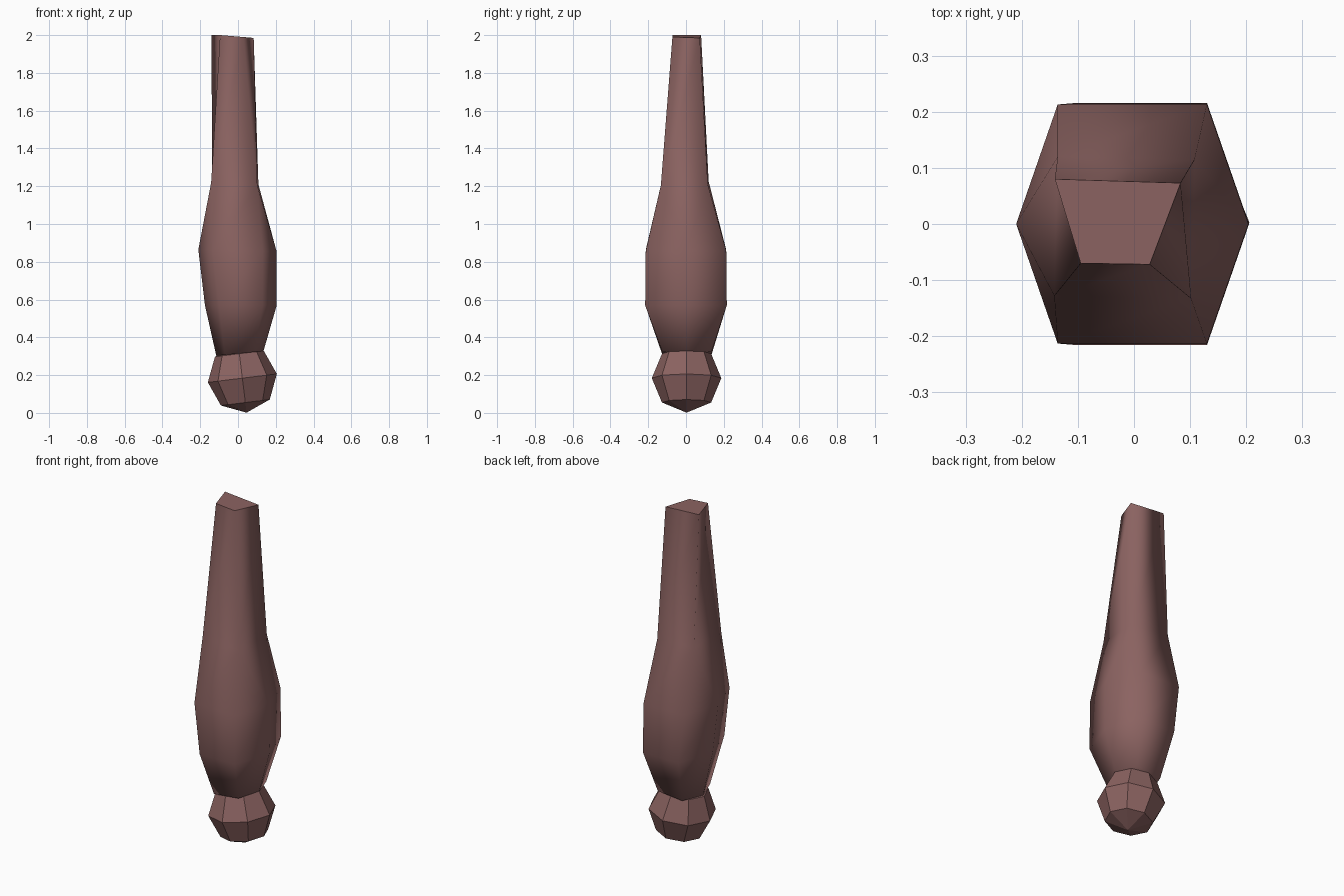
import bpy, bmesh
from math import radians
from mathutils import Matrix

if "Cube" in bpy.data.objects:
    bpy.data.objects.remove(bpy.data.objects["Cube"])

mat = bpy.data.materials.new("dusky_red")
mat.diffuse_color = (0.26, 0.125, 0.12, 1)
mat.use_nodes = True
mat.node_tree.nodes["Principled BSDF"].inputs["Base Color"].default_value = mat.diffuse_color


def finish(name, bm):
    bmesh.ops.recalc_face_normals(bm, faces=bm.faces[:])
    mesh = bpy.data.meshes.new(name)
    bm.to_mesh(mesh)
    bm.free()
    mesh.materials.append(mat)
    obj = bpy.data.objects.new(name, mesh)
    bpy.context.collection.objects.link(obj)
    return obj


def hexagon(bm, cx, cy, rx, cornerx, ry, z, tilt):
    # Six-sided section with points on the left and right
    pts = [(rx, 0), (cornerx, ry), (-cornerx, ry),
           (-rx, 0), (-cornerx, -ry), (cornerx, -ry)]
    return [bm.verts.new((cx + x, cy + y, z + tilt * x)) for x, y in pts]


def bridge(bm, a, b):
    for i in range(len(a)):
        j = (i + 1) % len(a)
        bm.faces.new((a[i], a[j], b[j], b[i]))


# Limb: hexagonal belly narrowing to a four-cornered neck
bm = bmesh.new()
waist = hexagon(bm, 0.01, 0.005, 0.125, 0.08, 0.13, 0.315, 0.1)
lower = hexagon(bm, 0.015, 0.0, 0.19, 0.115, 0.216, 0.57, 0.0)
upper = hexagon(bm, -0.003, 0.0, 0.207, 0.133, 0.213, 0.86, -0.02)
neck = [bm.verts.new(p) for p in
        [(0.108, 0.115, 1.21), (-0.136, 0.12, 1.225),
         (-0.142, -0.128, 1.22), (0.102, -0.133, 1.205)]]
top = [bm.verts.new(p) for p in
       [(0.083, 0.073, 1.985), (-0.141, 0.08, 2.0),
        (-0.095, -0.07, 2.0), (0.028, -0.072, 1.99)]]
bm.faces.new(waist[::-1])
bridge(bm, waist, lower)
bridge(bm, lower, upper)

# Shoulder: triangles join the side points to the neck
bm.faces.new((upper[1], upper[2], neck[1], neck[0]))
bm.faces.new((upper[4], upper[5], neck[3], neck[2]))
for tri in [(upper[0], upper[1], neck[0]), (upper[0], neck[0], neck[3]),
            (upper[5], upper[0], neck[3]), (upper[2], upper[3], neck[1]),
            (upper[3], neck[2], neck[1]), (upper[3], upper[4], neck[2])]:
    bm.faces.new(tri)

# Tapered shaft, with the twisted right side split along its crease
for i in range(3):
    if i == 1:
        bm.faces.new((neck[1], neck[2], top[2]))
        bm.faces.new((neck[1], top[2], top[1]))
    else:
        j = i + 1
        bm.faces.new((neck[i], neck[j], top[j], top[i]))
bm.faces.new((neck[3], neck[0], top[0]))
bm.faces.new((neck[3], top[0], top[3]))

for f in bm.faces:
    f.smooth = True
cap = bm.faces.new(top)
for e in cap.edges:
    e.smooth = False
finish("limb", bm)

# Faceted ball at the foot
bm = bmesh.new()
bmesh.ops.create_uvsphere(bm, u_segments=8, v_segments=4, radius=0.184,
                          matrix=Matrix.Rotation(radians(-7), 4, 'Y'))
ball = finish("joint_ball", bm)
ball.location = (0.023, 0.003, 0.184)
